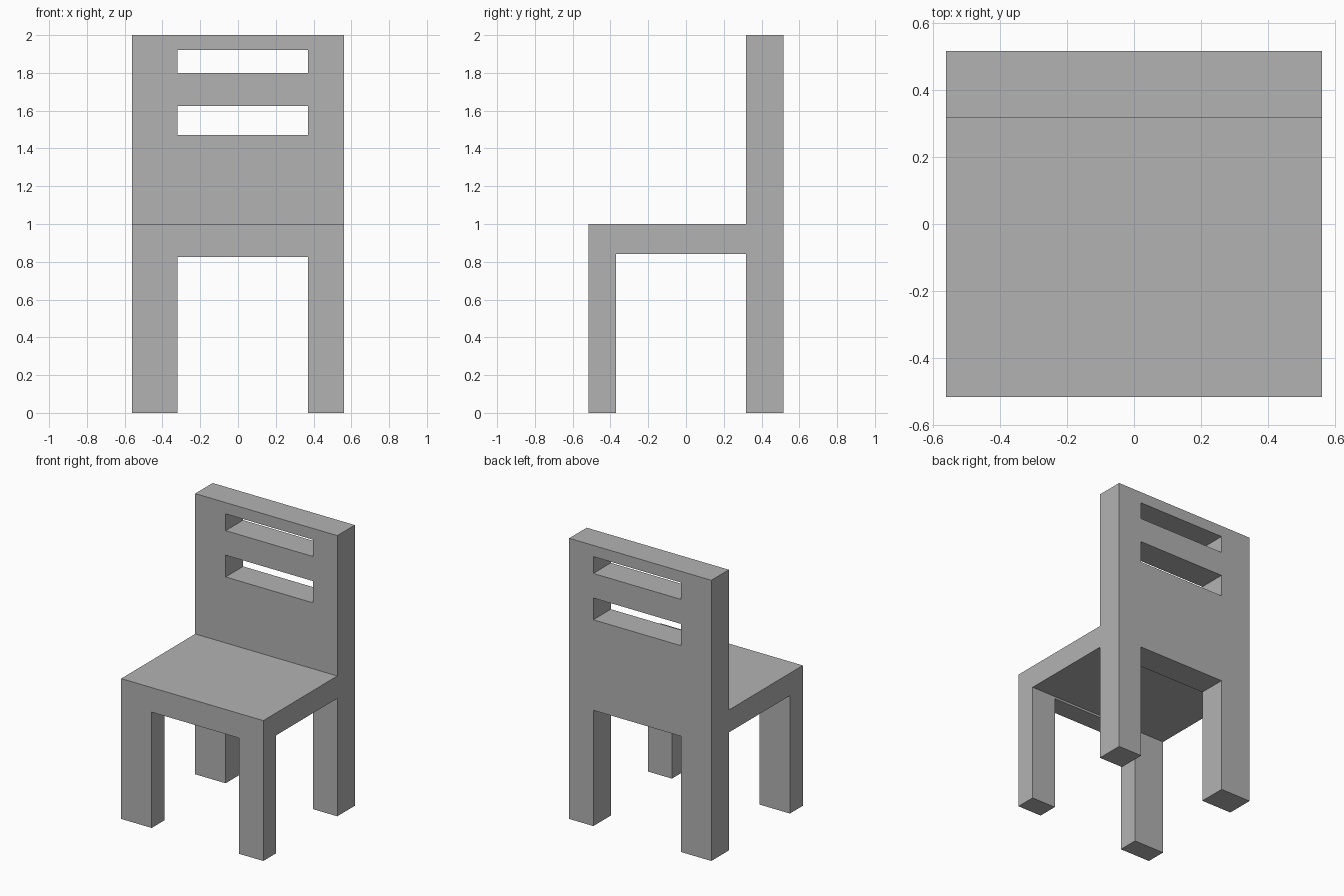
import bpy
import bmesh

cube = bpy.data.objects.get("Cube")
if cube:
    bpy.data.objects.remove(cube, do_unlink=True)

HALF_W = 0.56
FRONT, BACK = -0.515, 0.515
FRONT_LEG, BACK_LEG = -0.37, 0.318       # inner faces of the legs
GAP_LEFT, GAP_RIGHT = -0.32, 0.37        # sides of the openings

grey = bpy.data.materials.new("plain_grey")
grey.use_nodes = True
colour = (0.448, 0.448, 0.448, 1)
grey.diffuse_color = colour
grey.node_tree.nodes["Principled BSDF"].inputs["Base Color"].default_value = colour


def extrude_profile(name, profile, x0, x1):
    """Extrude a (y, z) outline from x0 to x1."""
    bm = bmesh.new()
    face = bm.faces.new([bm.verts.new((x0, y, z)) for y, z in profile])
    grown = bmesh.ops.extrude_face_region(bm, geom=[face])["geom"]
    moved = [v for v in grown if isinstance(v, bmesh.types.BMVert)]
    bmesh.ops.translate(bm, verts=moved, vec=(x1 - x0, 0, 0))
    bmesh.ops.recalc_face_normals(bm, faces=bm.faces)
    mesh = bpy.data.meshes.new(name)
    bm.to_mesh(mesh)
    bm.free()
    mesh.materials.append(grey)
    obj = bpy.data.objects.new(name, mesh)
    bpy.context.collection.objects.link(obj)
    return obj


def cut_opening(target, z0, z1):
    """Cut an opening from front to back between two heights."""
    outline = [(-1, z0), (1, z0), (1, z1), (-1, z1)]
    cutter = extrude_profile("opening_cutter", outline, GAP_LEFT, GAP_RIGHT)
    cutter.hide_render = True
    mod = target.modifiers.new("opening", "BOOLEAN")
    mod.operation = "DIFFERENCE"
    mod.solver = "EXACT"
    mod.object = cutter
    bpy.context.view_layer.objects.active = target
    bpy.ops.object.modifier_apply(modifier=mod.name)
    bpy.data.objects.remove(cutter, do_unlink=True)


# Side outline: legs, seat and upright back in one solid
chair = extrude_profile("chair_frame", [
    (FRONT, 0), (FRONT_LEG, 0), (FRONT_LEG, 0.84), (BACK_LEG, 0.84),
    (BACK_LEG, 0), (BACK, 0), (BACK, 2), (BACK_LEG, 2),
    (BACK_LEG, 1), (FRONT, 1)], -HALF_W, HALF_W)

# Gap between the legs, then the two slots in the backrest
for bottom, top in [(-0.5, 0.825), (1.47, 1.625), (1.80, 1.92)]:
    cut_opening(chair, bottom, top)
